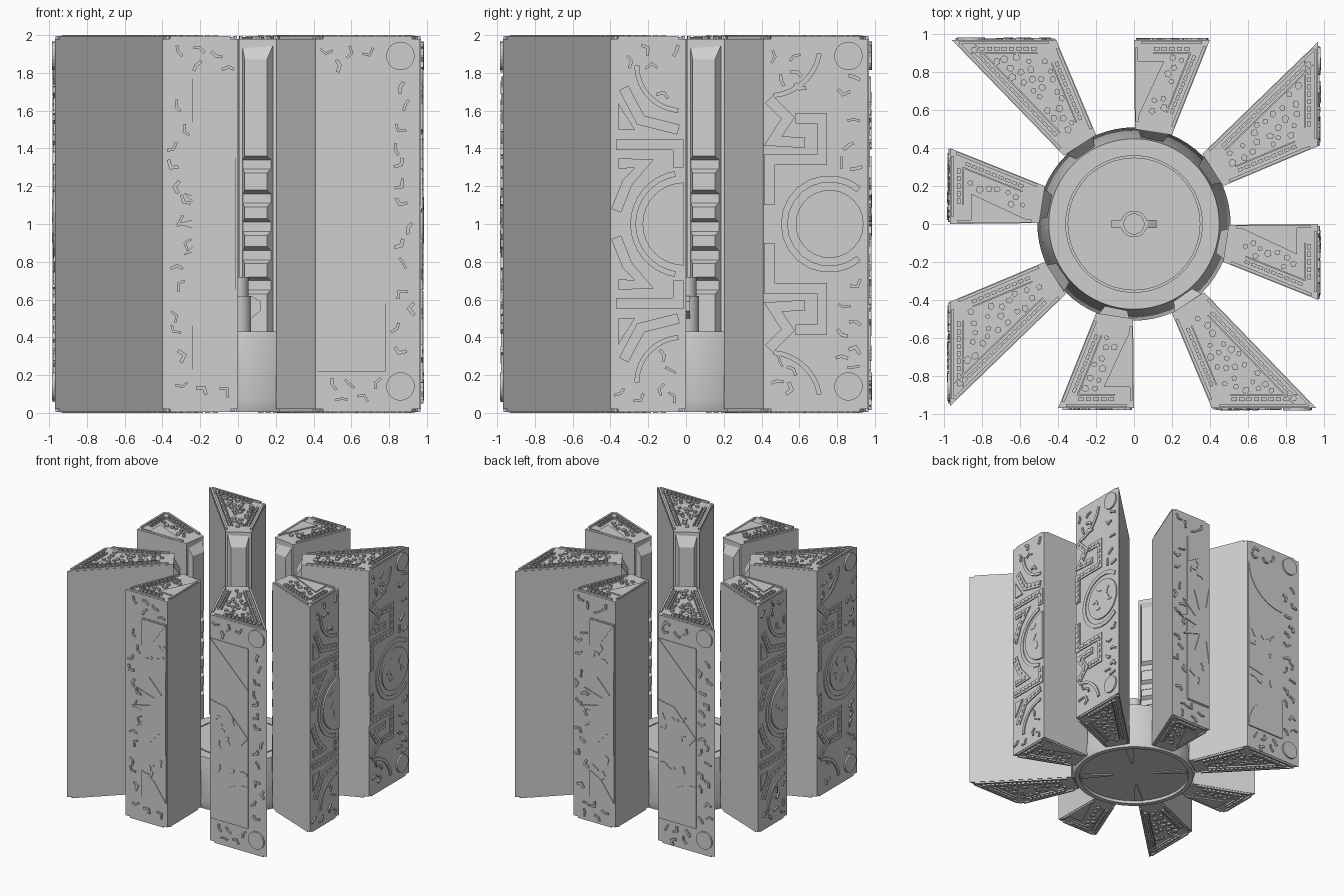
import bpy, bmesh, math, random
from math import pi, cos, sin
from mathutils import Matrix, Vector

random.seed(4)
if "Cube" in bpy.data.objects:
    bpy.data.objects.remove(bpy.data.objects["Cube"])

stone = bpy.data.materials.new("plain_grey")
stone.use_nodes = True
grey = (0.62, 0.62, 0.62, 1)
stone.diffuse_color = grey
stone.node_tree.nodes["Principled BSDF"].inputs["Base Color"].default_value = grey

FACE, LOW, HIGH = 0.97, 0.02, 1.98
WEDGES = {
    "narrow": [(-0.4, -FACE), (0, -FACE), (-0.005, -0.5), (-0.2, -0.47)],
    "wide": [(0.41, -FACE), (0.96, -FACE), (0.37, -0.36), (0.2, -0.47)],
}


def finish(bm, name, smooth=False):
    bmesh.ops.recalc_face_normals(bm, faces=bm.faces)
    mesh = bpy.data.meshes.new(name)
    bm.to_mesh(mesh)
    bm.free()
    mesh.materials.append(stone)
    ob = bpy.data.objects.new(name, mesh)
    bpy.context.collection.objects.link(ob)
    if smooth:
        bpy.ops.object.select_all(action='DESELECT')
        ob.select_set(True)
        bpy.context.view_layer.objects.active = ob
        bpy.ops.object.shade_smooth_by_angle(angle=math.radians(30))
    return ob


def prism(bm, frame, pts, top, bottom=-0.004):
    """Extrude a 2D outline along the frame's normal."""
    lo = [bm.verts.new(frame @ Vector((u, v, bottom))) for u, v in pts]
    hi = [bm.verts.new(frame @ Vector((u, v, top))) for u, v in pts]
    bm.faces.new(lo[::-1])
    bm.faces.new(hi)
    for i in range(len(pts)):
        j = (i + 1) % len(pts)
        bm.faces.new((lo[i], lo[j], hi[j], hi[i]))


def arc(c, r, a, b, n=16):
    return [(c[0] + r * cos(math.radians(a + (b - a) * i / n)),
             c[1] + r * sin(math.radians(a + (b - a) * i / n))) for i in range(n + 1)]


def stroke(bm, frame, path, width, top):
    """Ribbon of constant width along a path with mitred corners."""
    p = [Vector(q) for q in path]
    dirs = [(b - a).normalized() for a, b in zip(p, p[1:])]
    left, right = [], []
    for i, q in enumerate(p):
        a, b = dirs[max(i - 1, 0)], dirs[min(i, len(dirs) - 1)]
        t = (a + b).normalized()
        off = Vector((-t.y, t.x)) * width / 2 / max(t.dot(b), 0.5)
        left.append(q + off)
        right.append(q - off)
    prism(bm, frame, left + right[::-1], top)


def beads(bm, frame, a, b, top, step=0.045):
    a, b = Vector(a), Vector(b)
    d = (b - a).normalized()
    n = max(1, int((b - a).length / step))
    for i in range(n):
        c = a.lerp(b, (i + 0.5) / n)
        stroke(bm, frame, [c - d * 0.014, c + d * 0.014], 0.018, top)


def beaded_band(bm, frame, path):
    stroke(bm, frame, path, 0.055, 0.008)
    for a, b in zip(path, path[1:]):
        beads(bm, frame, a, b, 0.013)


def glyphs(bm, frame, u0, u1, v0, v1, count, top=0.012):
    """Scatter small bent strokes over a rectangle."""
    placed = []
    for _ in range(count * 12):
        c = Vector((random.uniform(u0, u1), random.uniform(v0, v1)))
        if len(placed) >= count or any((c - q).length < 0.085 for q in placed):
            continue
        placed.append(c)
        a = random.uniform(0, 2 * pi)
        d, n = Vector((cos(a), sin(a))), Vector((-sin(a), cos(a)))
        bend = random.uniform(-0.03, 0.03)
        path = [c - d * 0.035 + n * bend, c, c + d * 0.03 + n * bend]
        stroke(bm, frame, path, random.uniform(0.012, 0.02), top)


def rect(u0, u1, v0, v1):
    return [(u0, v0), (u1, v0), (u1, v1), (u0, v1)]


# Outer face reliefs
def burst_narrow(bm, f):
    prism(bm, f, rect(-0.24, -0.01, 0.22, 1.78), 0.005)
    star = [(-0.01, 0.64)]
    for i in range(11):
        a = math.radians(255 - 15 * i)
        r = 0.33 if i % 2 else 0.16
        star.append((min(-0.01, r * cos(a)) - 0.0005 * i, 1 + r * sin(a)))
    prism(bm, f, star + [(-0.01, 1.36)], 0.012)
    for s in (1, -1):
        prism(bm, f, [(-0.24, 1 + 0.54 * s), (-0.13, 1 + 0.6 * s),
                      (-0.01, 1 + 0.77 * s), (-0.24, 1 + 0.77 * s)], 0.01)
    glyphs(bm, f, -0.36, -0.28, 0.28, 1.74, 13)
    glyphs(bm, f, -0.2, -0.05, 0.4, 0.62, 3)
    glyphs(bm, f, -0.2, -0.05, 1.4, 1.58, 3)
    for v in (0.06, 1.83):
        glyphs(bm, f, -0.35, -0.05, v, v + 0.11, 6)


def burst_wide(bm, f):
    prism(bm, f, rect(0.415, 0.78, 0.22, 1.78), 0.005)
    prism(bm, f, arc((0.78, 1.78), 0.36, 180, 270), 0.01)
    prism(bm, f, arc((0.78, 0.22), 0.36, 90, 180) + [(0.78, 0.22)], 0.01)
    prism(bm, f, [(0.42, 1.25), (0.57, 1.22), (0.78, 1), (0.57, 0.75), (0.42, 0.78)], 0.01)
    glyphs(bm, f, 0.46, 0.66, 0.85, 1.15, 5, 0.015)
    glyphs(bm, f, 0.45, 0.74, 0.66, 0.72, 3)
    glyphs(bm, f, 0.82, 0.91, 0.28, 1.76, 18)
    for v in (0.06, 1.83):
        glyphs(bm, f, 0.46, 0.74, v, v + 0.11, 6)


def lattice_narrow(bm, f):
    prism(bm, f, arc((-0.01, 1), 0.22, 90, 270), 0.012)
    stroke(bm, f, arc((-0.01, 1), 0.27, 100, 260), 0.03, 0.008)
    for s in (1, -1):
        def flip(*pts):
            return [(u, 1 + s * v) for u, v in pts]
        beaded_band(bm, f, flip((-0.37, 0.42), (-0.04, 0.42), (-0.04, 0.3)))
        beaded_band(bm, f, flip((-0.37, 0.07), (-0.31, 0.22), (-0.22, 0.32), (-0.36, 0.32)))
        beaded_band(bm, f, flip((-0.33, 0.72), (-0.24, 0.55), (-0.04, 0.5)))
        stroke(bm, f, [(u, 1 + s * (v - 1)) for u, v in arc((-0.02, 1.84), 0.24, 180, 265)],
               0.025, 0.01)
        prism(bm, f, flip((-0.36, 0.5), (-0.27, 0.5), (-0.36, 0.64)), 0.01)
        glyphs(bm, f, -0.18, -0.05, 1 + s * 0.72 - 0.06, 1 + s * 0.72 + 0.06, 4)
        glyphs(bm, f, -0.35, -0.05, 1 + s * 0.89 - 0.05, 1 + s * 0.89 + 0.05, 7)
    glyphs(bm, f, -0.14, -0.04, 0.88, 1.12, 3, 0.016)


def lattice_wide(bm, f):
    prism(bm, f, arc((0.76, 1), 0.18, 0, 345, 24), 0.01)
    stroke(bm, f, arc((0.76, 1), 0.24, 50, 310), 0.035, 0.008)
    for s in (1, -1):
        def flip(*pts):
            return [(u, 1 + s * v) for u, v in pts]
        beaded_band(bm, f, flip((0.44, 0.1), (0.44, 0.34), (0.72, 0.34), (0.72, 0.56), (0.58, 0.56)))
        beaded_band(bm, f, flip((0.44, 0.66), (0.54, 0.56), (0.46, 0.44), (0.63, 0.43)))
        stroke(bm, f, [(u, 1 + s * (v - 1)) for u, v in arc((0.44, 1.95), 0.27, 275, 350)],
               0.025, 0.01)
        glyphs(bm, f, 0.47, 0.6, 1 + s * 0.8 - 0.09, 1 + s * 0.8 + 0.09, 7)
        glyphs(bm, f, 0.82, 0.91, 1 + s * 0.53 - 0.25, 1 + s * 0.53 + 0.25, 9)
    glyphs(bm, f, 0.66, 0.86, 0.9, 1.1, 6, 0.016)


# Top and bottom reliefs: rim, beaded border and pebbles
def cap(bm, f, pts, kind):
    p = [Vector(q) for q in pts]
    mid = sum(p, Vector((0, 0))) / len(p)
    edges = []
    for a, b in zip(p, p[1:] + p[:1]):
        d = (b - a).normalized()
        edges.append((a, b, d, Vector((-d.y, d.x))))

    def inside(q):
        return min((q - a).dot(n) for a, b, d, n in edges)
    for i in (0, 1, 3):
        a, b, d, n = edges[i]
        length = (b - a).length
        k0, k1 = 0.1, length - 0.1
        stroke(bm, f, [a + n * 0.012 + d * 0.04, b + n * 0.012 - d * 0.04], 0.016, 0.014)
        if kind == "narrow" and i == 1:
            continue
        beads(bm, f, a + n * 0.045 + d * k0, a + n * 0.045 + d * k1, 0.02, 0.036)
        stroke(bm, f, [a + n * 0.07 + d * k0, a + n * 0.07 + d * k1], 0.008, 0.014)
    if kind == "narrow":
        prism(bm, f, [(-0.02, -0.86), (-0.02, -0.56), (-0.16, -0.86)], 0.01)
    placed = []
    for _ in range(1500):
        q = Vector((random.uniform(-0.4, 0.96), random.uniform(-FACE, -0.4)))
        if inside(q) < 0.09 or any((q - o).length < 0.042 for o in placed):
            continue
        if kind == "narrow" and q.x > -0.06 - (-0.56 - q.y) * 0.45:
            continue
        placed.append(q)
        turn, r = random.uniform(0, pi), random.uniform(0.014, 0.022)
        prism(bm, f, [(q.x + r * cos(turn + 2 * pi * i / 5) * random.uniform(0.8, 1.2),
                       q.y + r * sin(turn + 2 * pi * i / 5)) for i in range(5)], 0.014)


# Toothed rail on the inner end of a segment
def rail(bm, spin, pts):
    tip = (Vector(pts[2]) + Vector(pts[3])) / 2
    out = tip.normalized()
    side = Vector((-out.y, out.x))
    prof = [(0.53, 0.03), (0.455, 0.03)]
    for z in (0.72, 0.88, 1.03, 1.18, 1.36):
        prof += [(0.455, z - 0.09), (0.485, z - 0.07), (0.485, z - 0.02), (0.455, z)]
    prof += [(0.455, 1.87), (0.51, 1.96), (0.53, 1.96)]
    rows = []
    for s in (-1, 1):
        row = []
        for r, z in prof:
            w = 0.06 + (r - 0.455) * 0.5
            q = out * r + side * s * w
            row.append(bm.verts.new(spin @ Vector((q.x, q.y, z))))
        rows.append(row)
        bm.faces.new(row)
    for i in range(len(prof)):
        j = (i + 1) % len(prof)
        bm.faces.new((rows[0][i], rows[0][j], rows[1][j], rows[1][i]))


# Eight segments around the hub
PANELS = {("narrow", 0): burst_narrow, ("wide", 0): burst_wide,
          ("narrow", 1): lattice_narrow, ("wide", 1): lattice_wide}
upright = Matrix(((1, 0, 0, 0), (0, 0, -1, -FACE), (0, 1, 0, 0), (0, 0, 0, 1)))
for k, where in enumerate(("front", "left", "back", "right")):
    spin = Matrix.Rotation(k * pi / 2, 4, 'Z')
    for kind, pts in WEDGES.items():
        bm = bmesh.new()
        prism(bm, spin, pts, HIGH, LOW)
        rail(bm, spin, pts)
        finish(bm, f"{where}_{kind}_segment")
        bm = bmesh.new()
        face = spin @ upright
        PANELS[kind, k % 2](bm, face)
        if kind == "wide":
            for v in (0.14, 1.89):
                prism(bm, face, arc((0.86, v), 0.075, 0, 345, 23), 0.014)
        cap(bm, spin @ Matrix.Translation((0, 0, HIGH)), pts, kind)
        cap(bm, spin @ Matrix.Translation((0, 0, LOW)) @ Matrix.Diagonal((1, 1, -1, 1)), pts, kind)
        finish(bm, f"{where}_{kind}_relief")


def lathe(name, prof, steps=64):
    bm = bmesh.new()
    vs = [bm.verts.new((r, 0, z)) for r, z in prof]
    es = [bm.edges.new(e) for e in zip(vs, vs[1:])]
    bmesh.ops.spin(bm, geom=vs + es, axis=(0, 0, 1), cent=(0, 0, 0), angle=2 * pi, steps=steps)
    bmesh.ops.remove_doubles(bm, verts=bm.verts, dist=0.0005)
    return finish(bm, name, True)


# Hub, centre pin with cross bar, and base spokes
lathe("hub", [(0, 0.03), (0.45, 0.03), (0.45, 0.005), (0.49, 0.005), (0.51, 0.07), (0.45, 0.43),
              (0.36, 0.43), (0.36, 0.42), (0.35, 0.42), (0.35, 0.43), (0, 0.43)])
lathe("centre_pin", [(0, 0.42), (0.07, 0.42), (0.07, 0.62), (0.055, 0.62), (0.055, 0.72), (0, 0.72)], 32)
bm = bmesh.new()
bar = [(-0.07, 0.5), (0.07, 0.5), (0.12, 0.54), (0.12, 0.59), (0.07, 0.62), (-0.07, 0.62), (-0.12, 0.59), (-0.12, 0.54)]
prism(bm, Matrix.Rotation(pi / 2, 4, 'X'), bar, 0.02, -0.02)
finish(bm, "pin_cross_bar")
bm = bmesh.new()
for i in range(4):
    spoke = Matrix.Rotation(pi / 4 + i * pi / 2, 4, 'Z') @ Matrix.Translation((0, 0, 0.03))
    prism(bm, spoke, [(0.17, -0.008), (0.44, -0.035), (0.44, 0.035), (0.17, 0.008)], 0.004, -0.008)
finish(bm, "base_spokes")
